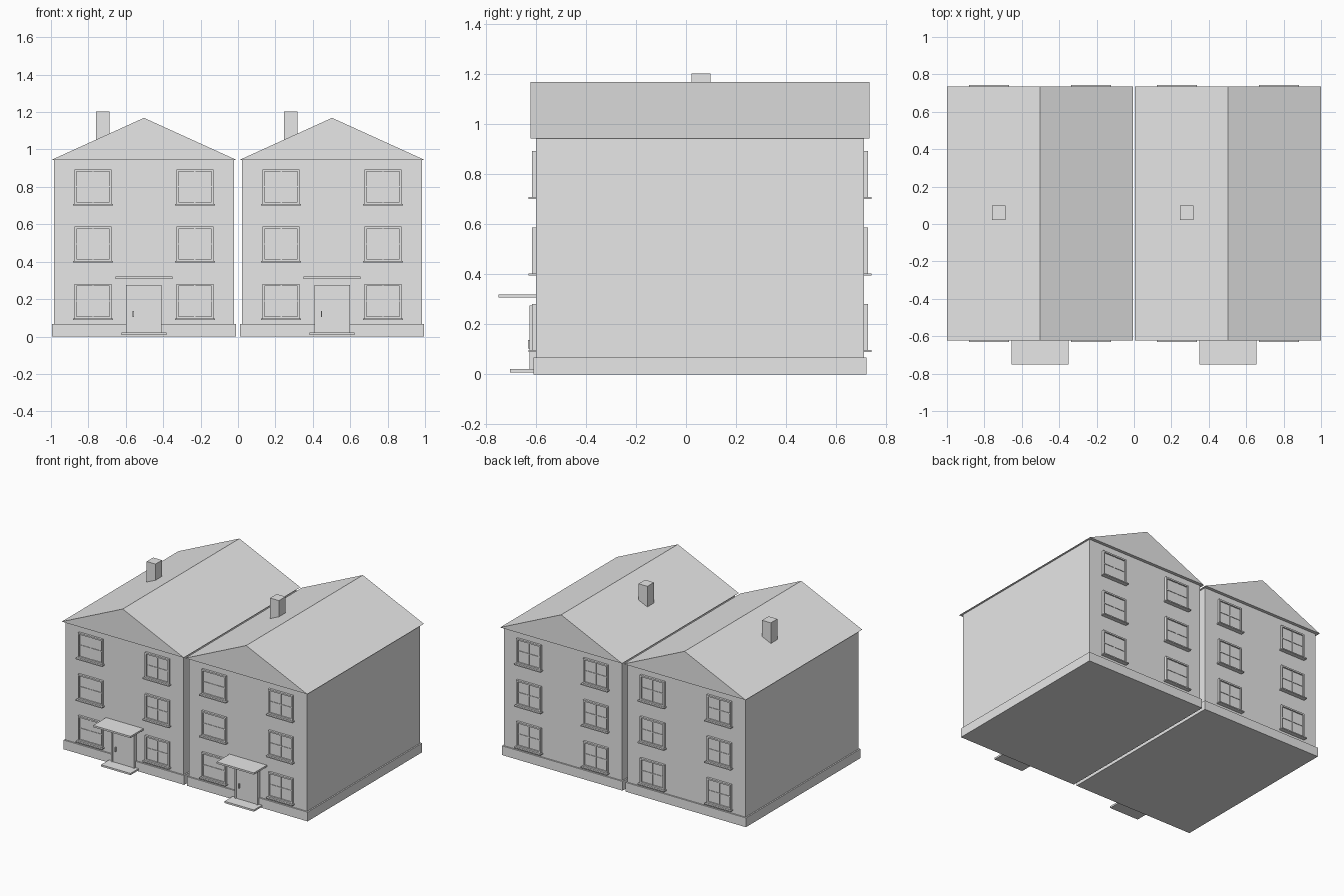
import bpy
import bmesh

cube = bpy.data.objects.get("Cube")
if cube:
    bpy.data.objects.remove(cube, do_unlink=True)

grey = bpy.data.materials.new("plain grey")
grey.use_nodes = True
colour = (0.8, 0.8, 0.8, 1)
grey.diffuse_color = colour
grey.node_tree.nodes["Principled BSDF"].inputs["Base Color"].default_value = colour

HOUSE_X = 0.503
FRONT, BACK = -0.60, 0.712


def add_object(name, bm):
    bmesh.ops.recalc_face_normals(bm, faces=bm.faces)
    mesh = bpy.data.meshes.new(name)
    bm.to_mesh(mesh)
    bm.free()
    mesh.materials.append(grey)
    obj = bpy.data.objects.new(name, mesh)
    bpy.context.collection.objects.link(obj)
    return obj


def add_box(bm, x, y, z):
    """Add a box from (low, high) ranges."""
    made = bmesh.ops.create_cube(bm, size=1)
    for v in made["verts"]:
        v.co = [r[0] + (c + 0.5) * (r[1] - r[0]) for c, r in zip(v.co, (x, y, z))]


def box(name, x, y, z):
    bm = bmesh.new()
    add_box(bm, x, y, z)
    return add_object(name, bm)


def roof(name, cx):
    """Gabled prism with the ridge along y."""
    bm = bmesh.new()
    section = [(cx - 0.497, 0.943), (cx + 0.497, 0.943), (cx, 1.169)]
    face = bm.faces.new([bm.verts.new((x, FRONT - 0.023, z)) for x, z in section])
    made = bmesh.ops.extrude_face_region(bm, geom=[face])
    verts = [g for g in made["geom"] if isinstance(g, bmesh.types.BMVert)]
    bmesh.ops.translate(bm, verts=verts, vec=(0, BACK - FRONT + 0.046, 0))
    return add_object(name, bm)


def window(name, cx, wall, out, z):
    """Frame, glazing bars, glass and sill; out is the outward y direction."""
    def depth(a, b):
        return sorted((wall + out * a, wall + out * b))

    bm = bmesh.new()
    w, top, bar = 0.099, z + 0.192, 0.011
    low = z + 0.008
    frame = depth(-0.005, 0.016)
    for s in (-1, 1):
        add_box(bm, sorted((cx + s * w, cx + s * (w - bar))), frame, (low, top))
    for a in (low, top - bar):
        add_box(bm, (cx - w + bar, cx + w - bar), frame, (a, a + bar))
    mid = (low + top) / 2
    bars = depth(-0.005, 0.010)
    add_box(bm, (cx - 0.003, cx + 0.003), bars, (low + bar, top - bar))
    add_box(bm, (cx - w + bar, cx + w - bar), bars, (mid - 0.003, mid + 0.003))
    add_box(bm, (cx - w + bar, cx + w - bar), depth(-0.005, 0.006),
            (low + bar, top - bar))
    add_box(bm, (cx - 0.107, cx + 0.107), depth(-0.005, 0.031), (z, low))
    add_object(name, bm)


def house(side, cx):
    # Main masses
    box(side + "_walls", (cx - 0.481, cx + 0.481), (FRONT, BACK), (0.0, 0.95))
    box(side + "_plinth", (cx - 0.491, cx + 0.491), (FRONT - 0.01, BACK + 0.01),
        (0.0, 0.068))
    roof(side + "_roof", cx)
    box(side + "_chimney", (cx - 0.257, cx - 0.185), (0.022, 0.098), (1.0, 1.204))

    # Windows on three storeys, front and back
    for face, wall, out in (("front", FRONT, -1), ("back", BACK, 1)):
        for floor in range(3):
            for hand, s in (("right", -1), ("left", 1)):
                window(f"{side}_{face}_window_{floor + 1}_{hand}",
                       cx + s * 0.272, wall, out, 0.089 + floor * 0.306)

    # Entrance: door, surround, handle, step and canopy
    box(side + "_door", (cx - 0.085, cx + 0.085), (-0.62, FRONT + 0.01), (0.018, 0.265))
    bm = bmesh.new()
    for s in (-1, 1):
        add_box(bm, sorted((cx + s * 0.095, cx + s * 0.083)), (-0.626, FRONT + 0.01),
                (0.018, 0.275))
    add_box(bm, (cx - 0.083, cx + 0.083), (-0.626, FRONT + 0.01), (0.264, 0.275))
    add_object(side + "_door_frame", bm)
    box(side + "_door_handle", (cx - 0.06, cx - 0.053), (-0.633, -0.619), (0.104, 0.137))
    box(side + "_doorstep", (cx - 0.12, cx + 0.12), (-0.704, FRONT), (0.008, 0.021))
    box(side + "_canopy", (cx - 0.152, cx + 0.152), (-0.75, FRONT + 0.01), (0.307, 0.32))


house("right_house", -HOUSE_X)
house("left_house", HOUSE_X)
